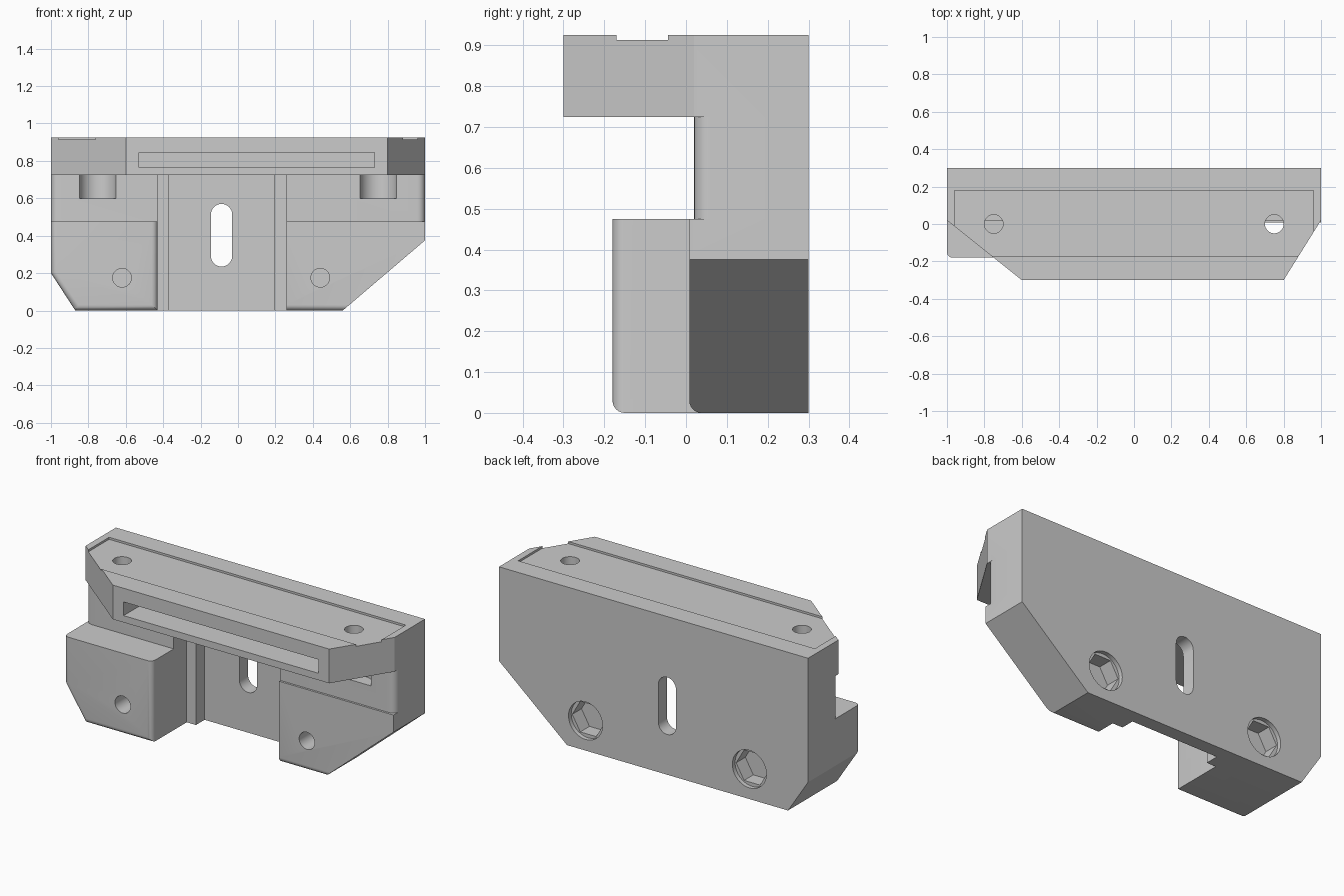
import bpy, bmesh, math
from mathutils import Vector

if "Cube" in bpy.data.objects:
    bpy.data.objects.remove(bpy.data.objects["Cube"])

grey = bpy.data.materials.new("plain_grey")
grey.use_nodes = True
colour = (0.6, 0.6, 0.6, 1)
grey.diffuse_color = colour
grey.node_tree.nodes["Principled BSDF"].inputs["Base Color"].default_value = colour


def prism(name, outline, axis, lo, hi, round_rule=None, radius=0.03):
    """Extrude a flat outline along y (outline in x, z) or z (outline in x, y)."""
    bm = bmesh.new()
    place = (lambda a, b, t: (a, t, b)) if axis == "y" else (lambda a, b, t: (a, b, t))
    low = [bm.verts.new(place(a, b, lo)) for a, b in outline]
    high = [bm.verts.new(place(a, b, hi)) for a, b in outline]
    bm.faces.new(low)
    bm.faces.new(high)
    n = len(outline)
    for i in range(n):
        j = (i + 1) % n
        bm.faces.new((low[i], low[j], high[j], high[i]))
    bmesh.ops.recalc_face_normals(bm, faces=bm.faces)
    if round_rule:
        edges = [e for e in bm.edges if round_rule(*[v.co for v in e.verts])]
        bmesh.ops.bevel(bm, geom=edges, offset=radius, segments=6,
                        profile=0.5, affect='EDGES', clamp_overlap=True)
    mesh = bpy.data.meshes.new(name)
    bm.to_mesh(mesh)
    bm.free()
    mesh.materials.append(grey)
    obj = bpy.data.objects.new(name, mesh)
    bpy.context.collection.objects.link(obj)
    return obj


def rect(x0, x1, b0, b1):
    return [(x0, b0), (x1, b0), (x1, b1), (x0, b1)]


def ring(x, b, r, n=40):
    return [(x + r * math.cos(math.tau * i / n), b + r * math.sin(math.tau * i / n))
            for i in range(n)]


def combine(target, other, operation):
    mod = target.modifiers.new("join", 'BOOLEAN')
    mod.operation = operation
    mod.solver = 'EXACT'
    mod.object = other
    other.hide_render = True
    bpy.context.view_layer.objects.active = target
    bpy.ops.object.modifier_apply(modifier=mod.name)
    bpy.data.objects.remove(other)


def near(a, b):
    return abs(a - b) < 1e-4


TOP, BAR, LEDGE, PLATE = 0.925, 0.725, 0.475, 0.22

# Back plate with two clipped lower corners
body = prism("mounting_bracket",
             [(-0.87, 0), (0.56, 0), (1, 0.375), (1, TOP), (-1, TOP), (-1, 0.2)],
             "y", PLATE, 0.3)

# Overhanging top bar with angled front corners
parts = [prism("top_bar",
               [(-0.6, -0.3), (0.8, -0.3), (1, 0.02), (1, PLATE), (-1, PLATE), (-1, 0.02)],
               "z", BAR, TOP)]

# Deep lower block, rounded around its front face except along the ledge
parts.append(prism(
    "deep_block",
    [(-1, 0.2), (-0.87, 0), (-0.43, 0), (-0.43, LEDGE), (-1, LEDGE)], "y", -0.18, PLATE,
    lambda a, b: near(a.y, -0.18) and near(b.y, -0.18)
    and not (near(a.z, LEDGE) and near(b.z, LEDGE))))

# Shallow lower block, rounded along the bottom front
parts.append(prism(
    "shallow_block",
    [(0.26, 0), (0.56, 0), (1, 0.375), (1, LEDGE), (0.26, LEDGE)], "y", 0.008, PLATE,
    lambda a, b: near(a.y, 0.008) and near(b.y, 0.008) and near(a.z, 0) and near(b.z, 0)))

# Walls between the blocks and the bar, rounded at the outer corner
for x0, x1 in ((-1, -0.43), (0.26, 1)):
    parts.append(prism(
        "upper_wall", rect(x0, x1, LEDGE, BAR), "y", 0.02, PLATE,
        lambda a, b: near(a.y, 0.02) and near(b.y, 0.02)
        and near(abs(a.x), 1) and near(abs(b.x), 1), 0.04))

# Guide strips beside the central channel
for x0, x1 in ((-0.43, -0.37), (0.195, 0.26)):
    parts.append(prism("guide_strip", rect(x0, x1, 0, BAR), "y", 0.14, PLATE))

for part in parts:
    combine(body, part, 'UNION')

# Shallow recess on top and long slot in the bar front
cutters = [prism("top_recess", rect(-0.96, 0.96, -0.17, 0.18), "z", 0.913, 1),
           prism("front_slot", rect(-0.53, 0.73, 0.765, 0.845), "y", -0.4, -0.1)]

# Vertical screw holes with a wider pocket under the bar
for x in (-0.75, 0.75):
    cutters.append(prism("screw_pocket", ring(x, 0, 0.1), "z", 0.6, BAR))
    cutters.append(prism("screw_hole", ring(x, 0, 0.05), "z", 0.7, 1))

# Central slot through the plate
r, cx = 0.057, -0.088
half = [(r * math.cos(math.pi * i / 16), r * math.sin(math.pi * i / 16)) for i in range(17)]
capsule = [(cx + a, 0.513 + b) for a, b in half] + [(cx - a, 0.292 - b) for a, b in half]
cutters.append(prism("centre_slot", capsule, "y", 0.1, 0.4))

# Bolt holes from the front, nut pockets from the back
for x in (-0.62, 0.44):
    cutters.append(prism("bolt_hole", ring(x, 0.175, 0.05), "y", -0.3, 0.16))
    cutters.append(prism("nut_rim", ring(x, 0.175, 0.11), "y", 0.275, 0.4))
    cutters.append(prism("nut_pocket", ring(x, 0.175, 0.103, 6), "y", 0.19, 0.35))

for cutter in cutters:
    combine(body, cutter, 'DIFFERENCE')

bpy.ops.object.select_all(action='DESELECT')
body.select_set(True)
bpy.context.view_layer.objects.active = body
bpy.ops.object.shade_smooth_by_angle(angle=math.radians(25))
